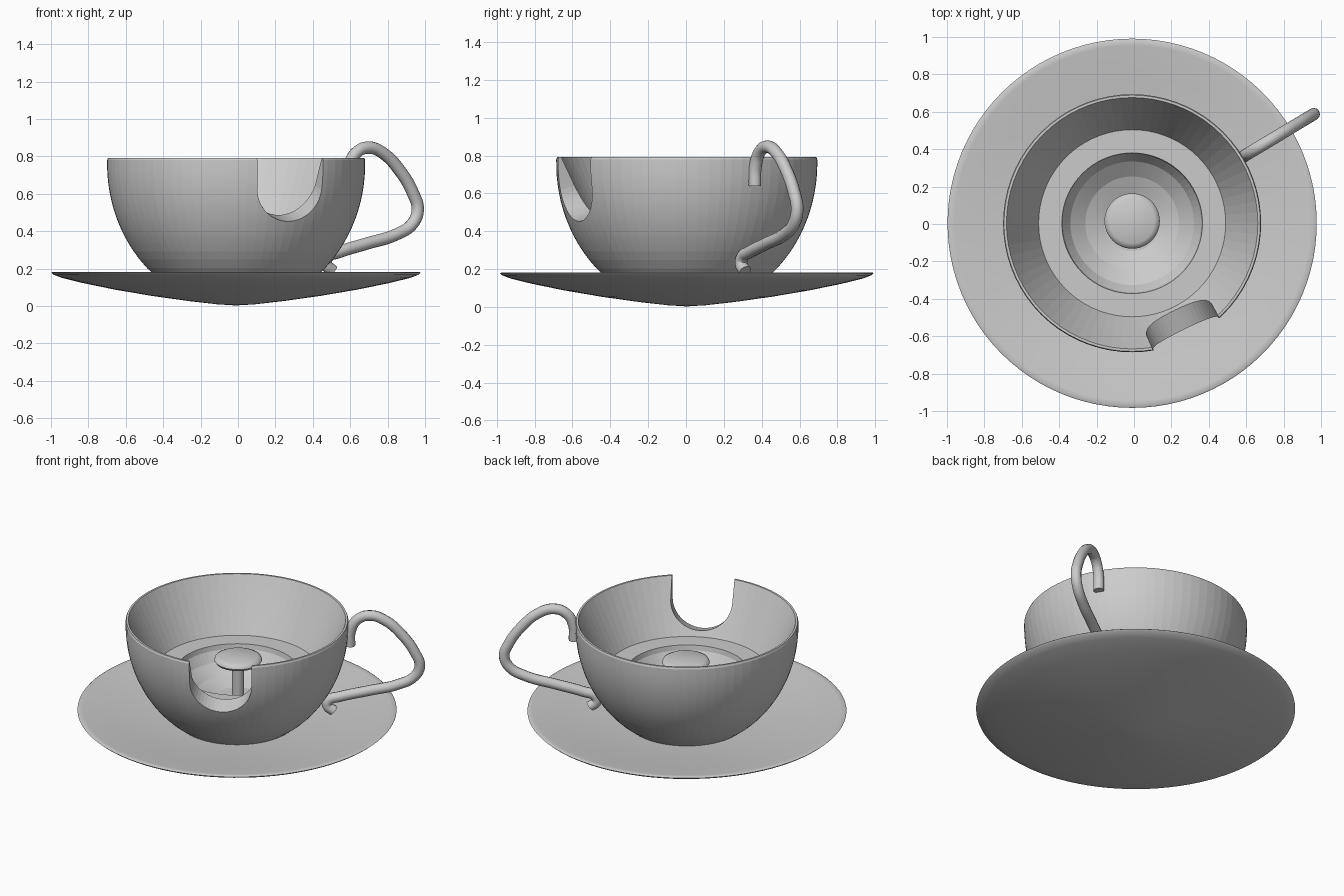
import bpy, bmesh, math
from mathutils import Matrix

if "Cube" in bpy.data.objects:
    bpy.data.objects.remove(bpy.data.objects["Cube"], do_unlink=True)

CENTRE = (-0.01, 0.004, 0)
HANDLE_ANGLE = math.radians(31)
DOOR_ANGLE = math.radians(-64)

grey = bpy.data.materials.new("plain_grey")
grey.use_nodes = True
grey.diffuse_color = (0.6, 0.6, 0.6, 1)
grey.node_tree.nodes["Principled BSDF"].inputs["Base Color"].default_value = (0.6, 0.6, 0.6, 1)


def add_object(name, data, angle=0):
    obj = bpy.data.objects.new(name, data)
    obj.location = CENTRE
    obj.rotation_euler.z = angle
    bpy.context.collection.objects.link(obj)
    data.materials.append(grey)
    return obj


def select(obj):
    bpy.ops.object.select_all(action="DESELECT")
    obj.select_set(True)
    bpy.context.view_layer.objects.active = obj


def smooth(obj, degrees=35):
    select(obj)
    bpy.ops.object.shade_smooth_by_angle(angle=math.radians(degrees))


def mesh_from(name, bm, angle=0):
    bmesh.ops.recalc_face_normals(bm, faces=bm.faces)
    mesh = bpy.data.meshes.new(name)
    bm.to_mesh(mesh)
    bm.free()
    return add_object(name, mesh, angle)


def lathe(name, profile, segments):
    """Turn a (radius, height) profile around the vertical axis."""
    bm = bmesh.new()
    verts = [bm.verts.new((r, 0, z)) for r, z in profile]
    edges = [bm.edges.new(pair) for pair in zip(verts, verts[1:])]
    bmesh.ops.spin(bm, geom=verts + edges, cent=(0, 0, 0), axis=(0, 0, 1),
                   angle=math.tau, steps=segments, use_merge=True)
    bmesh.ops.remove_doubles(bm, verts=bm.verts, dist=0.0001)
    return mesh_from(name, bm)


# Saucer: thin dished shell
saucer = lathe("saucer", [
    (0, 0.003), (0.1, 0.009), (0.25, 0.026), (0.45, 0.054), (0.65, 0.088),
    (0.82, 0.123), (0.93, 0.15), (0.975, 0.167), (0.987, 0.178), (0.98, 0.183),
    (0.95, 0.18), (0.8, 0.158), (0.6, 0.13), (0.4, 0.11), (0, 0.09)], 96)
smooth(saucer, 50)

# Cup: rounded outside, sloping inner wall, ring bench and sunken floor
RINGS = 16
outside = []
for i in range(RINGS + 1):
    z = 0.07 + 0.71 * i / RINGS
    outside.append((0.69 * math.sqrt(1 - ((0.76 - z) / 0.77) ** 2), z))
inside = [(0.685, 0.792), (0.672, 0.792), (0.664, 0.775), (0.585, 0.615), (0.5, 0.452),
          (0.376, 0.452), (0.37, 0.42), (0.33, 0.36), (0.25, 0.3), (0.15, 0.26), (0, 0.25)]
cup = lathe("cup", [(0, 0.07)] + outside + inside, 72)

# Doorway cutter: U-shaped prism that slopes down outwards
bm = bmesh.new()
outline = [(0.2, 1.0)]
for i in range(25):
    a = math.pi * i / 24
    outline.append((0.193 * math.cos(a), 0.645 - 0.195 * math.sin(a)))
outline.append((-0.2, 1.0))
ends = [[bm.verts.new((x, y, z - 0.3 * (x - 0.64))) for y, z in outline] for x in (0.4, 0.9)]
for end in ends:
    bm.faces.new(end)
for i in range(len(outline)):
    j = (i + 1) % len(outline)
    bm.faces.new((ends[0][i], ends[0][j], ends[1][j], ends[1][i]))
cutter = mesh_from("doorway_cutter", bm, DOOR_ANGLE)
cutter.hide_render = True

cut = cup.modifiers.new("doorway", "BOOLEAN")
cut.operation = "DIFFERENCE"
cut.solver = "EXACT"
cut.object = cutter
select(cup)
bpy.ops.object.modifier_apply(modifier=cut.name)
bpy.data.objects.remove(cutter, do_unlink=True)
smooth(cup, 4)

# Central table: rounded top on a post
table = lathe("table", [
    (0, 0.24), (0.037, 0.24), (0.037, 0.49), (0.11, 0.492), (0.138, 0.5),
    (0.148, 0.515), (0.142, 0.53), (0.12, 0.541), (0, 0.543)], 48)
table.location.y = 0.016
smooth(table, 45)

# Handle: bent round tube in a radial plane
path = [(0.7, 0.64), (0.705, 0.74), (0.75, 0.82), (0.83, 0.847), (0.92, 0.815),
        (1.02, 0.725), (1.105, 0.6), (1.133, 0.515), (1.1, 0.44), (1.0, 0.383),
        (0.82, 0.335), (0.64, 0.288), (0.57, 0.262), (0.56, 0.225), (0.6, 0.19)]
curve = bpy.data.curves.new("handle", "CURVE")
curve.dimensions = "3D"
curve.bevel_depth = 0.033
curve.bevel_resolution = 4
curve.resolution_u = 6
curve.use_fill_caps = True
spline = curve.splines.new("BEZIER")
spline.bezier_points.add(len(path) - 1)
for point, (r, z) in zip(spline.bezier_points, path):
    point.co = (r, 0, z)
    point.handle_left_type = point.handle_right_type = "AUTO"
handle = add_object("handle", curve, HANDLE_ANGLE)
select(handle)
bpy.ops.object.convert(target="MESH")
smooth(bpy.context.view_layer.objects.active, 45)
